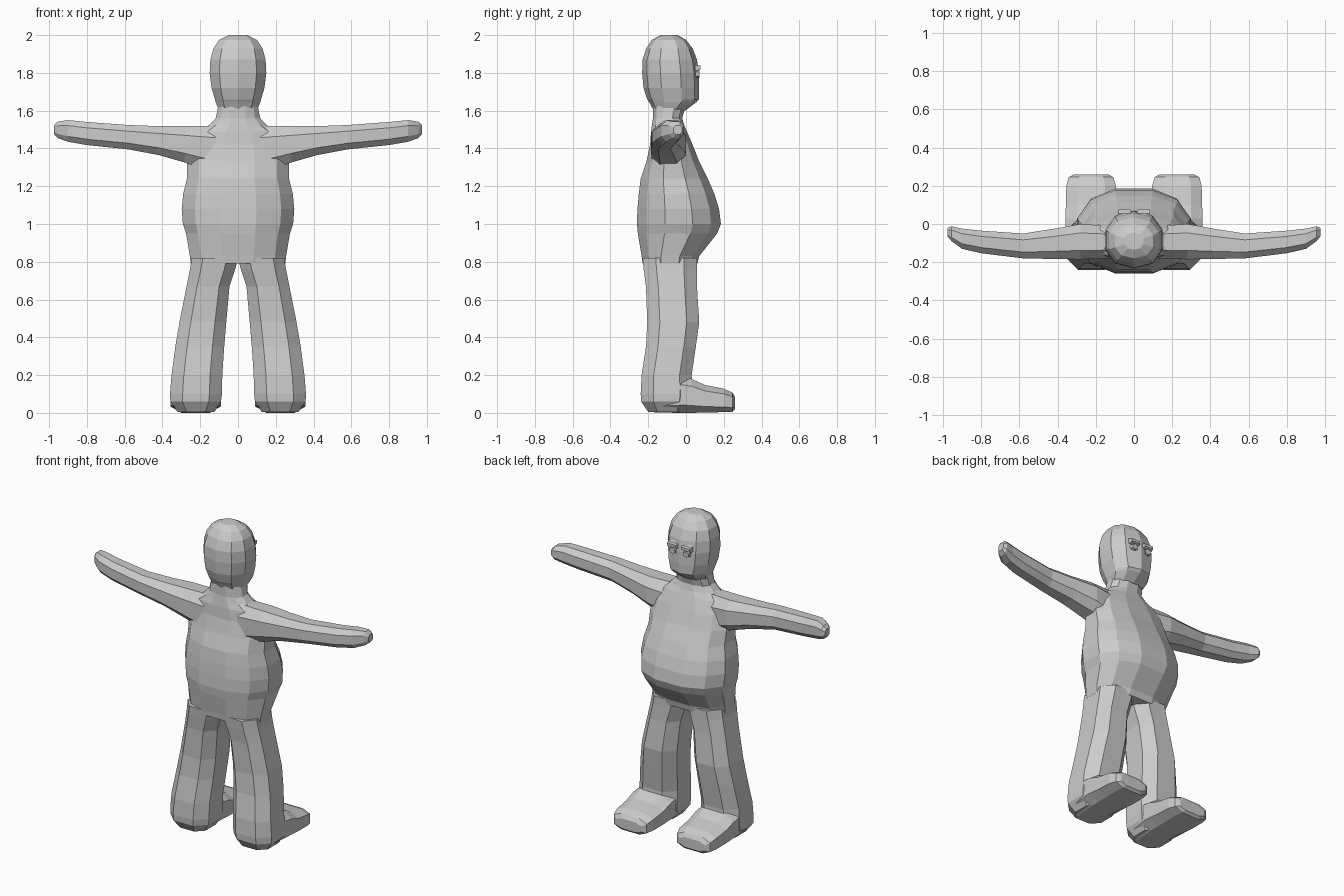
import bpy, bmesh, math
from mathutils import Vector

grey = bpy.data.materials.new("plain grey")
grey.diffuse_color = (0.6, 0.6, 0.6, 1)


def loft(name, rings, axis="z", sides=8, power=0.8, mirror=False):
    """Skin rounded sections (t, a0, a1, b0, b1) placed along an axis."""
    bm = bmesh.new()
    angles = [2 * math.pi * (i + 0.5) / sides for i in range(sides)]
    soft = lambda v: math.copysign(abs(v) ** power, v)
    unit = [(soft(math.cos(a)), soft(math.sin(a))) for a in angles]
    mu, mv = max(u for u, v in unit), max(v for u, v in unit)
    loops = []
    for t, a0, a1, b0, b1 in rings:
        loop = []
        for u, v in unit:
            a = (a0 + a1) / 2 + (a1 - a0) / 2 * u / mu
            b = (b0 + b1) / 2 + (b1 - b0) / 2 * v / mv
            loop.append(bm.verts.new({"z": (a, b, t), "x": (t, a, b), "y": (a, t, b)}[axis]))
        loops.append(loop)
    for lo, hi in zip(loops, loops[1:]):
        for i in range(sides):
            j = (i + 1) % sides
            bm.faces.new((lo[i], lo[j], hi[j], hi[i]))
    bm.faces.new(loops[0])
    bm.faces.new(loops[-1])
    bmesh.ops.recalc_face_normals(bm, faces=bm.faces)
    me = bpy.data.meshes.new(name)
    bm.to_mesh(me)
    bm.free()
    me.materials.append(grey)
    ob = bpy.data.objects.new(name, me)
    bpy.context.collection.objects.link(ob)
    if mirror:
        ob.modifiers.new("Mirror", "MIRROR")
    return ob


def sym(rows):
    """(z, half width, back y, front y) to ring tuples."""
    return [(z, -w, w, y0, y1) for z, w, y0, y1 in rows]


# Torso with round belly, narrowing into the neck
loft("torso", sym([
    (0.79, .25, -.23, .06), (0.83, .255, -.235, .07), (0.95, .275, -.255, .165),
    (1.00, .292, -.26, .185), (1.08, .298, -.257, .175), (1.16, .29, -.25, .15),
    (1.24, .27, -.24, .115), (1.33, .27, -.21, .07), (1.42, .25, -.19, .035),
    (1.49, .21, -.185, .005), (1.525, .15, -.18, -.01), (1.56, .118, -.175, -.02),
    (1.63, .103, -.175, .0)]), sides=12, power=0.85)

# Head with a blunt chin
loft("head", sym([
    (1.60, .10, -.17, -.005), (1.645, .118, -.195, .055), (1.66, .122, -.205, .068),
    (1.72, .14, -.225, .07), (1.80, .15, -.232, .068), (1.87, .146, -.23, .058),
    (1.93, .13, -.21, .035), (1.975, .10, -.18, .0), (2.0, .05, -.135, -.045)]),
    sides=10, power=0.88)

# Brows and eyes
loft("brow", [(.048, .013, .083, 1.815, 1.85), (.055, .013, .083, 1.81, 1.84),
              (.078, .02, .08, 1.82, 1.838)], axis="y", sides=4, power=0.5, mirror=True)
loft("eye", [(.04, .025, .072, 1.772, 1.815), (.071, .028, .068, 1.776, 1.812)],
     axis="y", sides=6, mirror=True)

# Arms reaching sideways, tapering into mitten hands
loft("arm", [
    (.12, -.18, -.01, 1.27, 1.52), (.28, -.185, .0, 1.325, 1.518),
    (.42, -.183, -.025, 1.365, 1.518), (.58, -.18, -.05, 1.395, 1.524),
    (.80, -.153, -.035, 1.418, 1.54), (.90, -.13, -.024, 1.435, 1.55),
    (.955, -.09, -.012, 1.455, 1.542), (.975, -.066, -.02, 1.475, 1.522)],
    axis="x", sides=8, mirror=True)

# Wide trouser legs
loft("leg", [
    (.005, .125, .32, -.20, .0), (.06, .09, .358, -.237, .03), (.10, .085, .36, -.24, .035),
    (.20, .083, .352, -.235, .03), (.35, .073, .332, -.212, .052), (.48, .062, .31, -.205, .07),
    (.67, .045, .272, -.212, .058), (.76, .015, .254, -.224, .057), (.82, .0, .245, -.23, .058)],
    sides=8, power=0.75, mirror=True)

# Feet pointing to the back (+y)
loft("foot", [
    (-.17, .11, .335, .002, .15), (-.02, .09, .358, .0, .19), (.03, .09, .358, .0, .18),
    (.10, .092, .357, .002, .148), (.20, .095, .354, .004, .128),
    (.245, .108, .342, .006, .108), (.26, .135, .315, .02, .085)],
    axis="y", sides=8, power=0.65, mirror=True)
